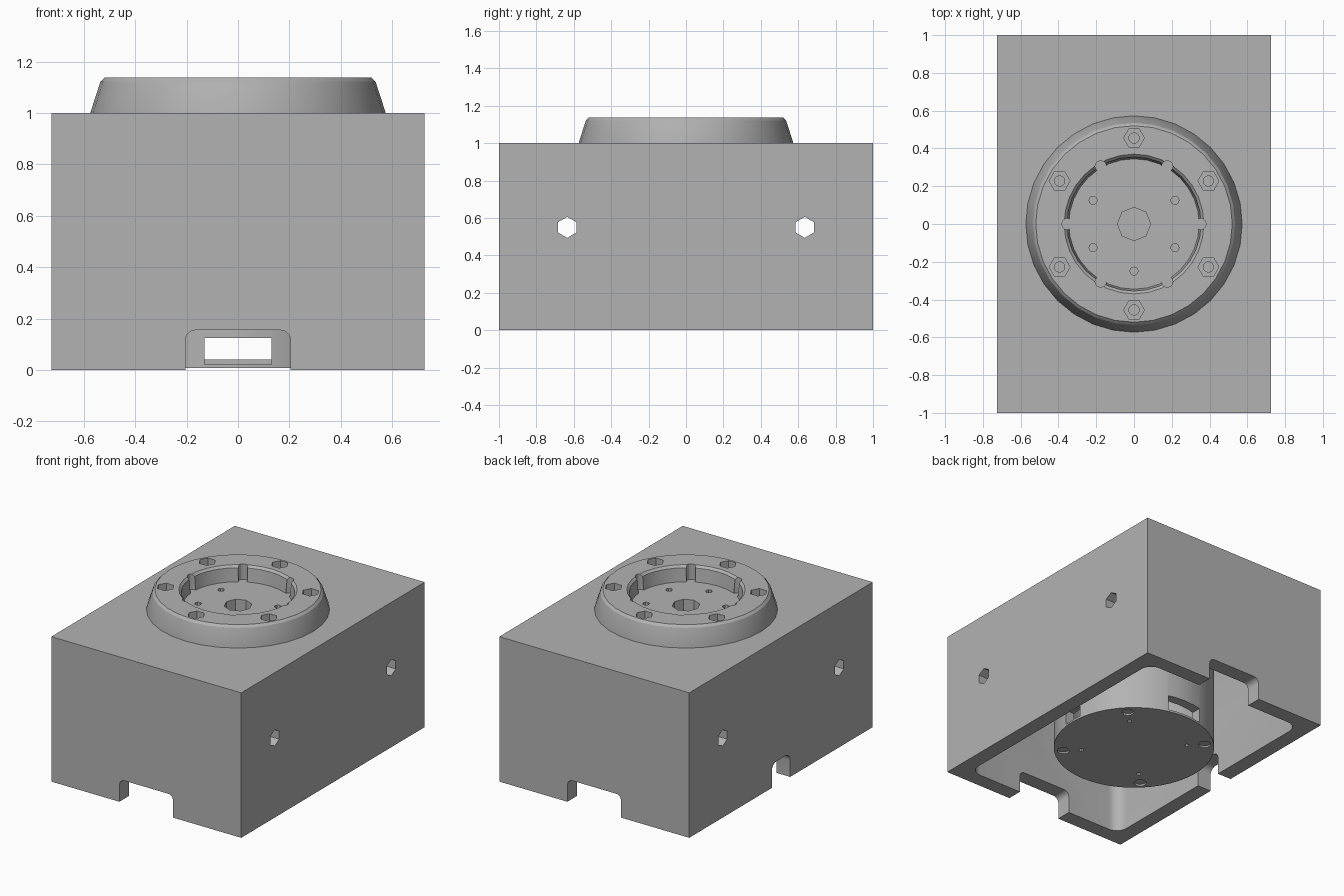
import bpy
import bmesh
from math import cos, sin, pi, radians
from mathutils import Matrix

old = bpy.data.objects.get("Cube")
if old:
    bpy.data.objects.remove(old, do_unlink=True)

GREY = (0.45, 0.45, 0.45, 1)
grey = bpy.data.materials.new("plain grey")
grey.use_nodes = True
grey.diffuse_color = GREY
grey.node_tree.nodes["Principled BSDF"].inputs["Base Color"].default_value = GREY


def finish(name, bm):
    bmesh.ops.recalc_face_normals(bm, faces=bm.faces)
    mesh = bpy.data.meshes.new(name)
    bm.to_mesh(mesh)
    bm.free()
    mesh.materials.append(grey)
    obj = bpy.data.objects.new(name, mesh)
    bpy.context.collection.objects.link(obj)
    return obj


def box(name, x, y, z, round_axis=None, radius=0.0):
    """Box between (low, high) pairs, optionally rounding edges along one axis."""
    bm = bmesh.new()
    bmesh.ops.create_cube(bm, size=1)
    for v in bm.verts:
        for i, (low, high) in enumerate((x, y, z)):
            v.co[i] = high if v.co[i] > 0 else low
    if round_axis is not None:
        edges = [e for e in bm.edges
                 if abs((e.verts[0].co - e.verts[1].co).normalized()[round_axis]) > 0.9]
        bmesh.ops.bevel(bm, geom=edges, offset=radius, segments=6,
                        profile=0.5, affect='EDGES')
    return finish(name, bm)


def prism(name, radius, low, high, sides, place=(0, 0), axis='Z', turn=0.0):
    """Upright prism, or one lying along x when axis is 'X' (place is then y, z)."""
    bm = bmesh.new()
    bmesh.ops.create_cone(bm, cap_ends=True, segments=sides, radius1=radius,
                          radius2=radius, depth=high - low,
                          matrix=Matrix.Rotation(turn, 4, 'Z'))
    mid = (low + high) / 2
    if axis == 'X':
        bmesh.ops.rotate(bm, verts=bm.verts, matrix=Matrix.Rotation(pi / 2, 3, 'Y'))
        offset = (mid, *place)
    else:
        offset = (*place, mid)
    bmesh.ops.translate(bm, verts=bm.verts, vec=offset)
    return finish(name, bm)


def lathe(name, profile, sides):
    """Spin a profile that starts and ends on the axis."""
    bm = bmesh.new()
    verts = [bm.verts.new((r, 0, z)) for r, z in profile]
    edges = [bm.edges.new(pair) for pair in zip(verts, verts[1:])]
    bmesh.ops.spin(bm, geom=verts + edges, axis=(0, 0, 1), cent=(0, 0, 0),
                   steps=sides, angle=2 * pi)
    bmesh.ops.remove_doubles(bm, verts=bm.verts, dist=0.0001)
    return finish(name, bm)


def carve(target, cutters):
    """Subtract the cutters, bake the result and drop the cutters."""
    for cutter in cutters:
        cutter.hide_render = True
        mod = target.modifiers.new("cut", 'BOOLEAN')
        mod.operation = 'DIFFERENCE'
        mod.solver = 'EXACT'
        mod.object = cutter
    graph = bpy.context.evaluated_depsgraph_get()
    mesh = bpy.data.meshes.new_from_object(target.evaluated_get(graph))
    target.modifiers.clear()
    target.data = mesh
    for cutter in cutters:
        bpy.data.objects.remove(cutter, do_unlink=True)


def around(radius, count, start):
    for i in range(count):
        a = radians(start) + 2 * pi * i / count
        yield radius * cos(a), radius * sin(a)


# Housing: open-bottomed box with cable notches and side bolt holes
CEILING = 0.9
housing = box("housing", (-0.725, 0.725), (-1, 1), (0, 1))
cuts = [
    box("cavity", (-0.62, 0.62), (-0.895, 0.895), (-0.1, CEILING), 2, 0.08),
    box("front_notch", (-0.205, 0.205), (-1.1, -0.85), (-0.1, 0.155), 1, 0.04),
    box("back_notch", (-0.205, 0.205), (0.85, 1.1), (-0.1, 0.155), 1, 0.04),
    box("left_notch", (-0.8, -0.58), (-0.1, 0.1), (-0.1, 0.165), 0, 0.05),
    prism("centre_bore", 0.088, 0.8, 1.1, 8),
]
for y in (-0.635, 0.635):
    cuts.append(prism("side_hole", 0.056, -0.8, 0.8, 6, (y, 0.55), 'X', pi / 2))
carve(housing, cuts)

# Hollow drum hanging inside the housing
drum = prism("drum", 0.515, 0.008, CEILING + 0.02, 48)
cuts = [prism("chamber", 0.45, 0.04, 1, 32)]
for s in (-1, 1):
    near, far = sorted((s * 0.42, s * 0.62))
    cuts.append(box("wide_window", (-0.13, 0.13), (near, far), (0.022, 0.125)))
    cuts.append(box("narrow_window", (near, far), (-0.07, 0.07), (0.022, 0.125)))
for p in around(0.455, 4, 45):
    cuts.append(prism("foot_hole", 0.04, -0.1, 0.02, 12, p))
for p in around(0.34, 4, 45):
    cuts.append(prism("pin_hole", 0.015, -0.1, 0.03, 8, p))
carve(drum, cuts)

# Raised mounting ring with a sunken dish
ring = lathe("mounting_ring", [
    (0, 0.99), (0.573, 0.99), (0.573, 1.005), (0.535, 1.122), (0.52, 1.137),
    (0.37, 1.137), (0.355, 1.122), (0.345, 1.03), (0, 1.03)], 32)
cuts = [prism("centre_bore", 0.088, 0.8, 1.2, 8)]
for p in around(0.455, 6, 30):
    cuts.append(prism("hex_pocket", 0.055, 1.07, 1.2, 6, p, turn=pi / 2))
    cuts.append(prism("bolt_hole", 0.028, 1.0, 1.1, 10, p))
for p in around(0.25, 6, 30):
    cuts.append(prism("dish_hole", 0.022, 1.0, 1.1, 8, p))
for p in around(0.352, 6, 0):
    cuts.append(prism("scallop", 0.03, 1.03, 1.2, 12, p))
carve(ring, cuts)

# Smooth curved walls, keep corners sharp
for obj in (housing, drum, ring):
    bpy.ops.object.select_all(action='DESELECT')
    obj.select_set(True)
    bpy.context.view_layer.objects.active = obj
    bpy.ops.object.shade_smooth_by_angle(angle=radians(25))
